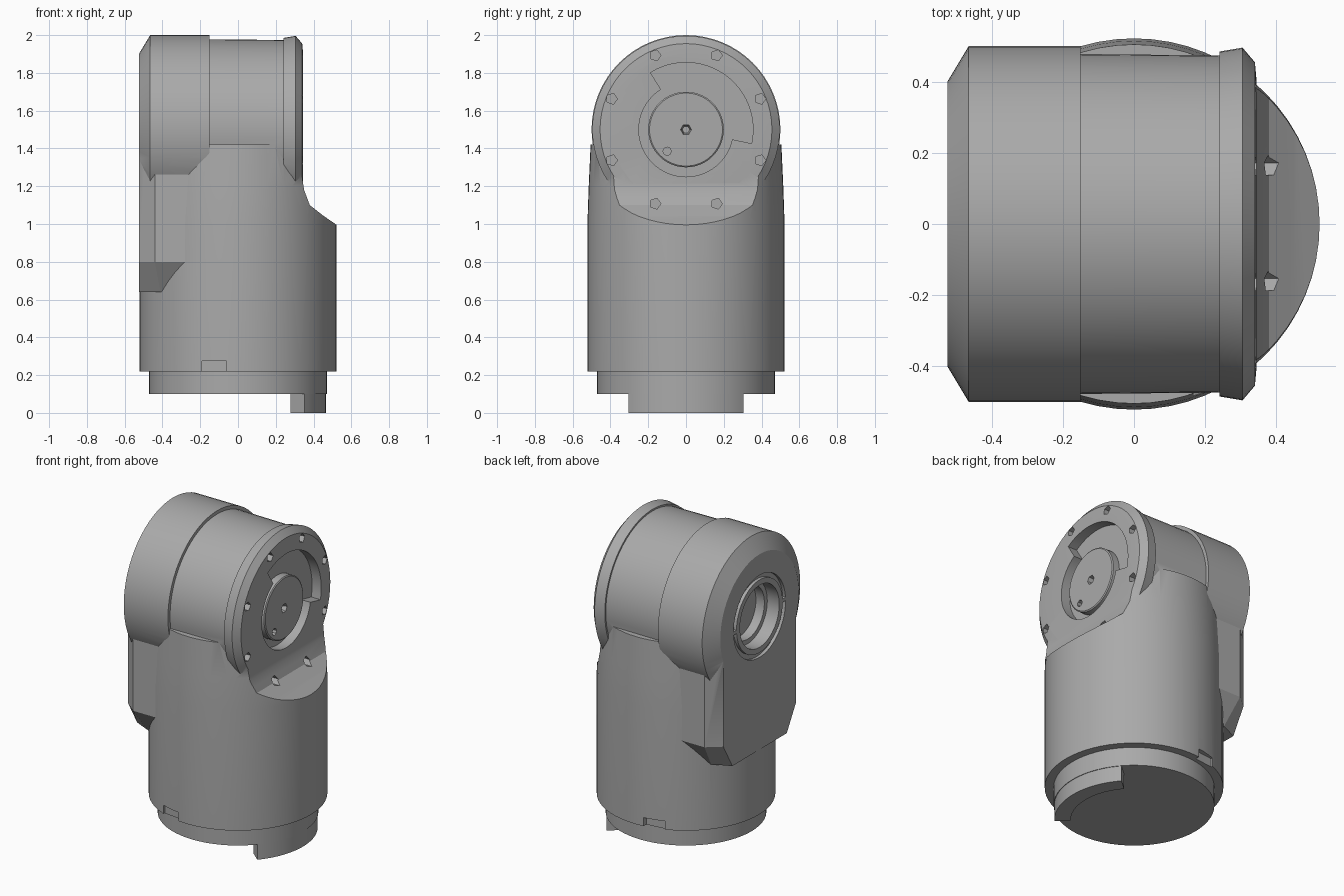
import bpy, bmesh, math
from mathutils import Matrix

old = bpy.data.objects.get("Cube")
if old:
    bpy.data.objects.remove(old, do_unlink=True)

grey = bpy.data.materials.new("plain grey")
grey.use_nodes = True
grey.diffuse_color = (0.4, 0.4, 0.4, 1)
grey.node_tree.nodes["Principled BSDF"].inputs["Base Color"].default_value = (0.4, 0.4, 0.4, 1)

AXIS_Z = 1.5
# Maps local (x, y, z) to world (z, x, y) so lathed parts lie along x at hub height
SIDEWAYS = Matrix(((0, 0, 1, 0), (1, 0, 0, 0), (0, 1, 0, AXIS_Z), (0, 0, 0, 1)))


def add(name, bm, matrix=None):
    if matrix:
        bm.transform(matrix)
    bmesh.ops.recalc_face_normals(bm, faces=bm.faces)
    mesh = bpy.data.meshes.new(name)
    bm.to_mesh(mesh)
    bm.free()
    mesh.materials.append(grey)
    obj = bpy.data.objects.new(name, mesh)
    bpy.context.collection.objects.link(obj)
    return obj


def lathe(name, profile, matrix=None, sides=64):
    """Closed solid of revolution from (radius, height) points."""
    bm = bmesh.new()
    rings = [[bm.verts.new((r * math.cos(math.tau * i / sides),
                            r * math.sin(math.tau * i / sides), h))
              for i in range(sides)] for r, h in profile]
    for a, b in zip(rings, rings[1:]):
        for i in range(sides):
            j = (i + 1) % sides
            bm.faces.new((a[i], a[j], b[j], b[i]))
    bm.faces.new(rings[0])
    bm.faces.new(rings[-1])
    return add(name, bm, matrix)


def prism(name, points, low, high, matrix=None):
    """Flat outline extruded from low to high."""
    bm = bmesh.new()
    face = bm.faces.new([bm.verts.new((x, y, low)) for x, y in points])
    out = bmesh.ops.extrude_face_region(bm, geom=[face])
    for v in out["geom"]:
        if isinstance(v, bmesh.types.BMVert):
            v.co.z = high
    return add(name, bm, matrix)


def sector(name, inner, outer, start, end, low, high, matrix=None, steps=24):
    """Ring segment between two angles in degrees."""
    angles = [math.radians(start + (end - start) * i / steps) for i in range(steps + 1)]
    pts = [(outer * math.cos(a), outer * math.sin(a)) for a in angles]
    pts += [(inner * math.cos(a), inner * math.sin(a)) for a in reversed(angles)]
    return prism(name, pts, low, high, matrix)


def combine(target, other, operation):
    """Apply a boolean and discard the tool."""
    mod = target.modifiers.new("boolean", "BOOLEAN")
    mod.operation, mod.solver, mod.object = operation, "EXACT", other
    bpy.context.view_layer.update()
    graph = bpy.context.evaluated_depsgraph_get()
    mesh = bpy.data.meshes.new_from_object(target.evaluated_get(graph))
    target.modifiers.clear()
    target.data = mesh
    bpy.data.objects.remove(other, do_unlink=True)


# Upright body with tapered neck and stepped base
housing = lathe("housing", [(0.47, 0.1), (0.47, 0.22), (0.522, 0.22), (0.522, 1.0),
                            (0.515, 1.2), (0.505, 1.42)])

# Scooped shoulder below the flange
scoop = [(0.335, 1.7), (0.335, 1.28), (0.35, 1.18), (0.38, 1.1), (0.45, 1.045),
         (0.53, 0.99), (0.8, 0.99), (0.8, 1.7)]
UPRIGHT = Matrix.Rotation(math.pi / 2, 4, "X")
combine(housing, prism("scoop", scoop, -0.8, 0.8, UPRIGHT), "DIFFERENCE")

# Flat back slab, tapering in at its lower end
slab = [(-0.525, -0.37), (-0.44, -0.44), (-0.2, -0.44), (-0.2, 0.44), (-0.44, 0.44), (-0.525, 0.37)]
plate = prism("slab", slab, 0.64, 1.5)
for v in plate.data.vertices:
    if v.co.z < 0.7:
        v.co.y *= 0.75
        if v.co.x > -0.5:
            v.co.x += 0.03
    elif v.co.z > 1.4:
        v.co.z = AXIS_Z
upper = prism("slab_upper", slab, 0.8, 1.5)
for v in plate.data.vertices:
    if v.co.z > 1.4:
        v.co.z = 0.8
combine(plate, upper, "UNION")
combine(housing, plate, "UNION")

# Horizontal head: rounded rear drum, narrower waist, bevelled flange
head = lathe("head", [(0.4, -0.525), (0.5, -0.465), (0.5, -0.15), (0.478, -0.15),
                      (0.474, 0.24), (0.485, 0.24), (0.496, 0.305), (0.455, 0.34),
                      (0.4, 0.345)], SIDEWAYS)
combine(housing, head, "UNION")

# Flange recess: round pocket with a wider arc on one side
combine(housing, lathe("pocket", [(0.25, 0.28), (0.25, 0.5)], SIDEWAYS), "DIFFERENCE")
combine(housing, sector("arc_pocket", 0.1, 0.355, -12, 122, 0.28, 0.5, SIDEWAYS), "DIFFERENCE")

# Bolt holes around the flange
for k in range(8):
    a = math.radians(22.5 + 45 * k)
    spot = SIDEWAYS @ Matrix.Translation((0.425 * math.cos(a), 0.425 * math.sin(a), 0))
    combine(housing, lathe("bolt_hole", [(0.03, 0.29), (0.03, 0.5)], spot, 5), "DIFFERENCE")

# Rear opening with a thin groove around its collar
combine(housing, lathe("opening", [(0.17, -0.38), (0.17, -0.44), (0.2, -0.44), (0.2, -0.7)],
                       SIDEWAYS), "DIFFERENCE")
for half in (0, 180):
    combine(housing, sector("groove", 0.235, 0.265, half, half + 175, -0.7, -0.505, SIDEWAYS),
            "DIFFERENCE")

# Small drain notches in the lower rim
for side in (-1, 1):
    notch = [(-0.19, side * 0.475), (-0.06, side * 0.49), (-0.06, side * 0.6), (-0.19, side * 0.6)]
    combine(housing, prism("notch", notch, 0.2, 0.275), "DIFFERENCE")

# Raised hub disc inside the pocket, with a dimple
hub = lathe("hub_disc", [(0.2, 0.27), (0.2, 0.325), (0.193, 0.33)], SIDEWAYS)
combine(hub, lathe("dimple", [(0.02, 0.29), (0.045, 0.4)], SIDEWAYS, 6), "DIFFERENCE")
pin = SIDEWAYS @ Matrix.Translation((-0.1, -0.115, 0))
combine(hub, lathe("pin_hole", [(0.022, 0.3), (0.022, 0.4)], pin, 8), "DIFFERENCE")

# Locating tab under the base
tab = sector("locating_tab", 0.37, 0.466, -41, 41, 0, 0.12)

for obj in (housing, hub, tab):
    bpy.ops.object.select_all(action="DESELECT")
    obj.select_set(True)
    bpy.context.view_layer.objects.active = obj
    bpy.ops.object.shade_smooth_by_angle(angle=math.radians(25))
